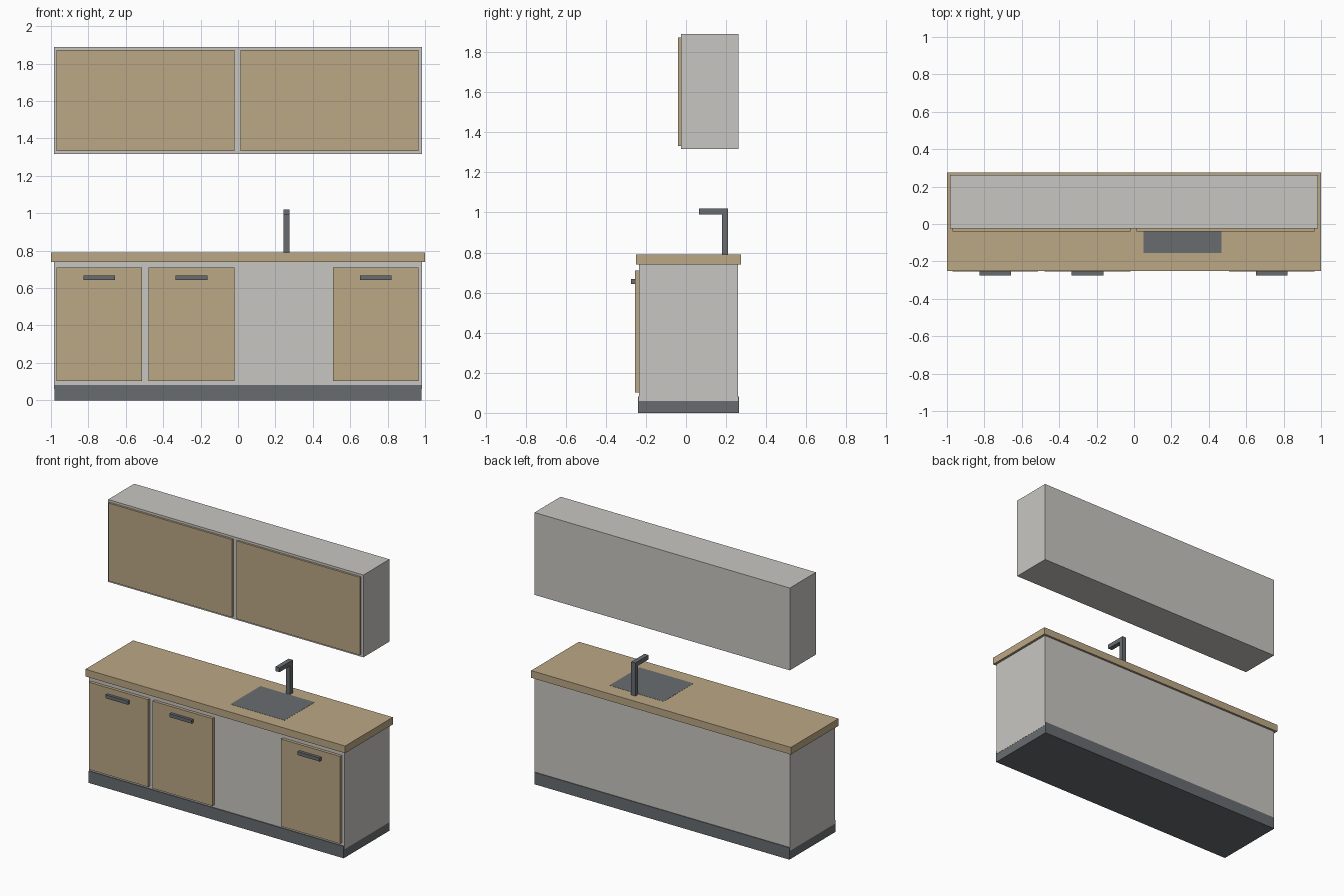
import bpy
import bmesh

cube = bpy.data.objects.get("Cube")
if cube:
    bpy.data.objects.remove(cube, do_unlink=True)


def make_material(name, rgb):
    mat = bpy.data.materials.new(name)
    mat.use_nodes = True
    colour = (*rgb, 1)
    mat.diffuse_color = colour
    mat.node_tree.nodes["Principled BSDF"].inputs["Base Color"].default_value = colour
    return mat


grey = make_material("light grey", (0.58, 0.565, 0.54))
wood = make_material("wood", (0.50, 0.39, 0.235))
dark = make_material("dark grey", (0.14, 0.152, 0.16))


def add_prism(name, profile, x0, x1, mat):
    """Extrude a closed (y, z) profile from x0 to x1."""
    bm = bmesh.new()
    face = bm.faces.new([bm.verts.new((x0, y, z)) for y, z in profile])
    ext = bmesh.ops.extrude_face_region(bm, geom=[face])["geom"]
    moved = [v for v in ext if isinstance(v, bmesh.types.BMVert)]
    bmesh.ops.translate(bm, verts=moved, vec=(x1 - x0, 0, 0))
    bmesh.ops.recalc_face_normals(bm, faces=bm.faces)
    mesh = bpy.data.meshes.new(name)
    bm.to_mesh(mesh)
    bm.free()
    mesh.materials.append(mat)
    obj = bpy.data.objects.new(name, mesh)
    bpy.context.collection.objects.link(obj)
    return obj


def add_box(name, x, y, z, mat):
    profile = [(y[0], z[0]), (y[1], z[0]), (y[1], z[1]), (y[0], z[1])]
    return add_prism(name, profile, x[0], x[1], mat)


# Base cabinet: plinth, carcass and overhanging worktop
add_box("plinth", (-0.982, 0.982), (-0.24, 0.265), (0, 0.083), dark)
add_box("base_carcass", (-0.983, 0.983), (-0.234, 0.26), (0.06, 0.74), grey)
add_box("worktop", (-1, 1), (-0.25, 0.275), (0.74, 0.79), wood)

# Base doors with bar handles, leaving a plain appliance bay
door_front = -0.255
for side, x0, x1 in (("right", -0.97, -0.513), ("middle", -0.479, -0.019),
                     ("left", 0.508, 0.965)):
    add_box(side + "_base_door", (x0, x1), (door_front, -0.234), (0.102, 0.71), wood)
    mid = (x0 + x1) / 2
    add_box(side + "_handle", (mid - 0.085, mid + 0.085), (-0.275, door_front),
            (0.644, 0.668), dark)

# Wall cabinet and its two doors
add_box("wall_carcass", (-0.983, 0.983), (-0.025, 0.262), (1.317, 1.89), grey)
for side, x0, x1 in (("right", -0.97, -0.019), ("left", 0.014, 0.965)):
    add_box(side + "_wall_door", (x0, x1), (-0.039, -0.025), (1.332, 1.874), wood)

# Flush sink plate and right-angled tap
add_box("sink", (0.05, 0.468), (-0.155, 0.175), (0.785, 0.791), dark)
tap_profile = [(0.18, 0.785), (0.21, 0.785), (0.21, 1.02),
               (0.064, 1.02), (0.064, 0.99), (0.18, 0.99)]
add_prism("tap", tap_profile, 0.243, 0.275, dark)
